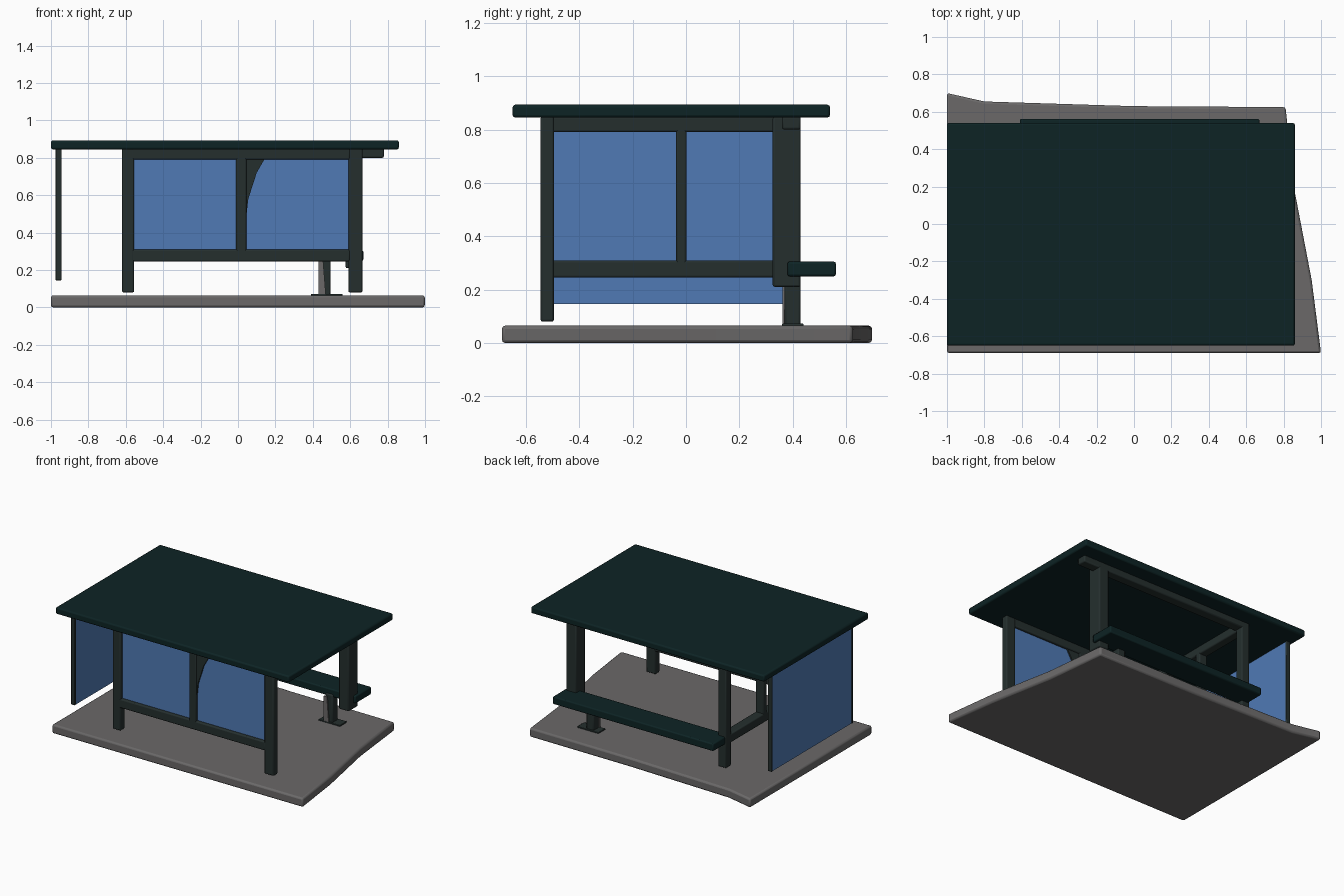
import bpy, bmesh

cube = bpy.data.objects.get("Cube")
if cube:
    bpy.data.objects.remove(cube, do_unlink=True)


def material(name, rgb):
    m = bpy.data.materials.new(name)
    m.use_nodes = True
    m.diffuse_color = (*rgb, 1)
    m.node_tree.nodes["Principled BSDF"].inputs["Base Color"].default_value = (*rgb, 1)
    return m


TEAL = material("dark teal", (0.004, 0.017, 0.018))
FRAME = material("frame green grey", (0.018, 0.028, 0.027))
GLASS = material("panel blue", (0.08, 0.195, 0.46))
STONE = material("slab grey", (0.145, 0.14, 0.14))


def prism(name, outline, low, high, mat, bevel=0.0, axis="z"):
    """Extrude an outline along z, or along y when it is given in x and z."""
    def place(u, v, w):
        return (u, v, w) if axis == "z" else (u, w, v)
    bm = bmesh.new()
    base = bm.faces.new([bm.verts.new(place(u, v, low)) for u, v in outline])
    ext = bmesh.ops.extrude_face_region(bm, geom=[base])
    top = [g for g in ext["geom"] if isinstance(g, bmesh.types.BMVert)]
    bmesh.ops.translate(bm, verts=top, vec=place(0, 0, high - low))
    bmesh.ops.recalc_face_normals(bm, faces=bm.faces)
    mesh = bpy.data.meshes.new(name)
    bm.to_mesh(mesh)
    bm.free()
    mesh.materials.append(mat)
    ob = bpy.data.objects.new(name, mesh)
    bpy.context.collection.objects.link(ob)
    if bevel:
        mod = ob.modifiers.new("soft_edges", "BEVEL")
        mod.width = bevel
        mod.segments = 2
        bpy.ops.object.select_all(action="DESELECT")
        ob.select_set(True)
        bpy.context.view_layer.objects.active = ob
        bpy.ops.object.shade_smooth_by_angle()
    return ob


def box(name, x, y, z, mat, bevel=0.008):
    outline = [(x[0], y[0]), (x[1], y[0]), (x[1], y[1]), (x[0], y[1])]
    return prism(name, outline, z[0], z[1], mat, bevel)


# Ground slab with uneven back and side edges
prism("ground_slab", [(-1, -0.69), (1, -0.69), (0.95, -0.3), (0.86, 0.17), (0.81, 0.625),
                      (0, 0.63), (-0.8, 0.655), (-1, 0.7)], 0, 0.065, STONE, 0.012)

# Flat roof
box("roof", (-1, 0.86), (-0.65, 0.54), (0.845, 0.893), TEAL, 0.01)

# Posts
FRONT = (-0.545, -0.495)
LEFT_X = (-0.62, -0.555)
ROOF_Z = 0.85
box("front_right_post", LEFT_X, FRONT, (0.08, ROOF_Z), FRAME)
box("front_left_post", (0.59, 0.665), FRONT, (0.08, ROOF_Z), FRAME)
box("back_right_post", LEFT_X, (0.37, 0.43), (0.08, ROOF_Z), FRAME)
box("back_left_post", (0.575, 0.655), (0.325, 0.43), (0.21, ROOF_Z), FRAME)

# Rails and middle bars of the front and side frames
LOW, HIGH = (0.245, 0.31), (0.79, ROOF_Z)
for label, z in (("lower", LOW), ("upper", HIGH)):
    box("front_" + label + "_rail", (-0.57, 0.6), FRONT, z, FRAME)
    box("side_" + label + "_rail", LEFT_X, (-0.51, 0.39), z, FRAME)
box("front_middle_bar", (-0.01, 0.045), FRONT, (0.25, ROOF_Z), FRAME)
box("side_middle_bar", LEFT_X, (-0.038, 0.002), (0.25, ROOF_Z), FRAME)
box("back_upper_rail", (-0.6, 0.78), (0.36, 0.43), (0.8, ROOF_Z), FRAME)

# Front glazing and the corner gusset beside the middle bar
for name, x in (("right_window", (-0.57, 0.0)), ("left_window", (0.03, 0.6))):
    box(name, x, (-0.525, -0.515), (0.29, 0.8), GLASS, 0)
prism("window_gusset", [(0.04, 0.45), (0.055, 0.58), (0.1, 0.72), (0.14, 0.79), (0.04, 0.79)],
      -0.535, -0.505, FRAME, axis="y")

# Hanging side panel with dark edge strips
box("side_panel", (-0.973, -0.947), (-0.495, 0.405), (0.147, ROOF_Z), GLASS, 0)
for name, y in (("panel_front_edge", (-0.508, -0.495)), ("panel_back_edge", (0.405, 0.418))):
    box(name, (-0.976, -0.944), y, (0.145, ROOF_Z), FRAME, 0.004)

# Bench, its leg and the foot of the leg
box("bench_seat", (-0.61, 0.67), (0.38, 0.562), (0.25, 0.305), TEAL)
box("bench_leg", (0.435, 0.495), (0.37, 0.43), (0.06, 0.27), FRAME)
box("bench_foot", (0.39, 0.56), (0.36, 0.44), (0.06, 0.073), FRAME, 0.003)
prism("leg_fillet", [(0.43, 0.06), (0.47, 0.06), (0.455, 0.25), (0.43, 0.25)],
      0.361, 0.369, STONE, axis="y")
